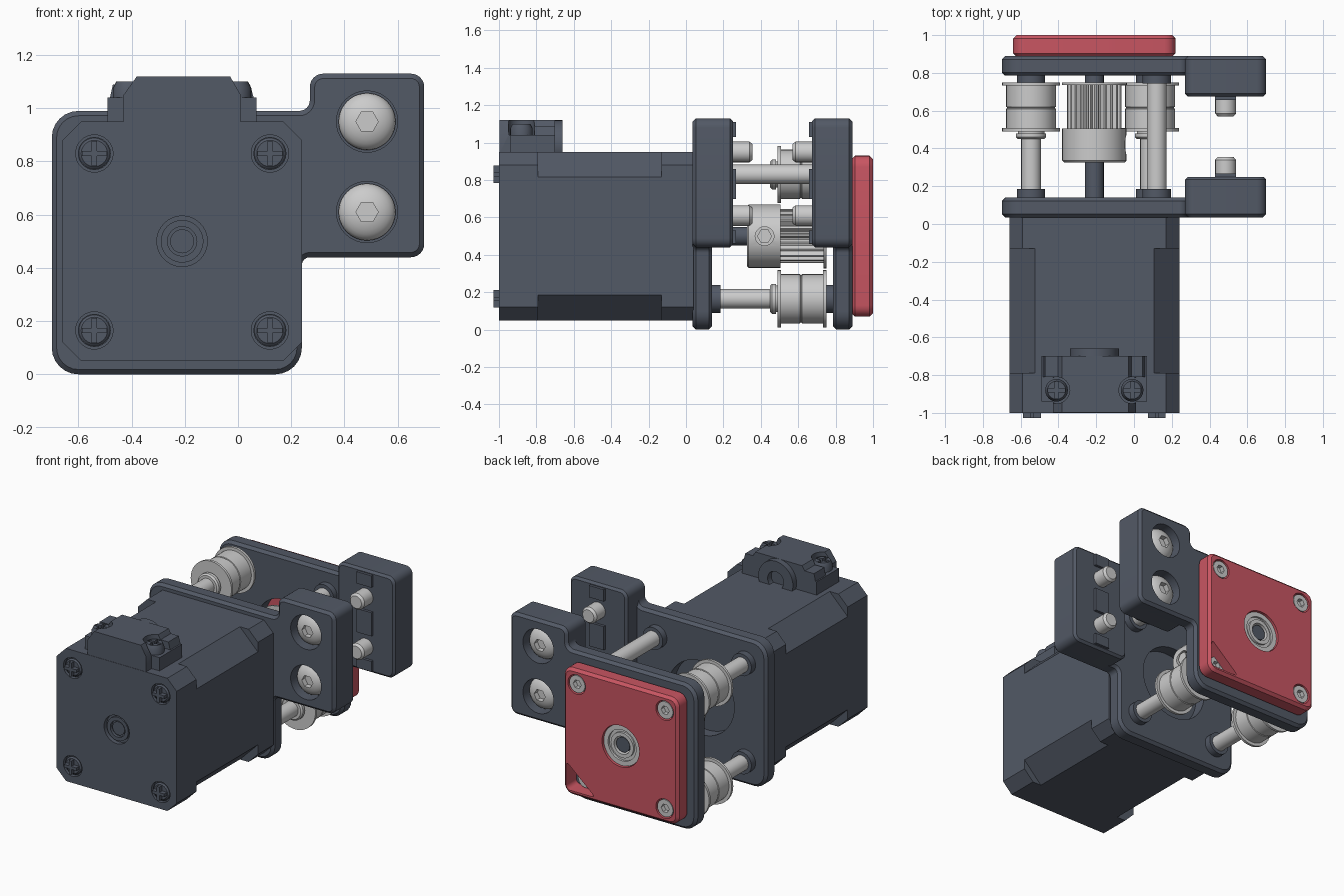
import bpy, bmesh
from math import sin, cos, pi, radians
from mathutils import Vector

if "Cube" in bpy.data.objects:
    bpy.data.objects.remove(bpy.data.objects["Cube"])


def material(name, rgb):
    m = bpy.data.materials.new(name)
    m.use_nodes = True
    m.diffuse_color = (*rgb, 1)
    m.node_tree.nodes["Principled BSDF"].inputs["Base Color"].default_value = (*rgb, 1)
    return m


SLATE = material("slate grey", (0.085, 0.1, 0.132))
RED = material("coral red", (0.58, 0.092, 0.122))
SILVER = material("silver", (0.6, 0.6, 0.6))
parts = []


def finish(bm, name, mat, bevel=0):
    bmesh.ops.remove_doubles(bm, verts=bm.verts, dist=1e-5)
    bmesh.ops.recalc_face_normals(bm, faces=bm.faces)
    if bevel:
        edges = [e for e in bm.edges if e.calc_face_angle(0) > 0.8]
        bmesh.ops.bevel(bm, geom=edges, offset=bevel, segments=1, affect='EDGES')
    me = bpy.data.meshes.new(name)
    bm.to_mesh(me)
    bm.free()
    me.materials.append(mat)
    ob = bpy.data.objects.new(name, me)
    bpy.context.collection.objects.link(ob)
    parts.append(ob)
    return ob


def prism(name, mat, pts, y0, y1, bevel=0):
    """Extrude an x-z outline along y."""
    bm = bmesh.new()
    f = bm.faces.new([bm.verts.new((x, y0, z)) for x, z in pts])
    ext = bmesh.ops.extrude_face_region(bm, geom=[f])
    for v in ext["geom"]:
        if isinstance(v, bmesh.types.BMVert):
            v.co.y = y1
    return finish(bm, name, mat, bevel)


def lathe(name, mat, at, profile, axis="y", seg=40):
    """Revolve (radius, distance) points round an axis through a point."""
    bm = bmesh.new()
    rings = []
    for r, d in profile:
        ring = []
        for i in range(seg):
            u, v = r * cos(2 * pi * i / seg), r * sin(2 * pi * i / seg)
            p = {"y": (u, d, v), "z": (u, v, d), "x": (d, u, v)}[axis]
            ring.append(bm.verts.new(Vector(at) + Vector(p)))
        rings.append(ring)
    pairs = list(zip(rings, rings[1:]))
    if profile[0][0] > 0:
        pairs.append((rings[-1], rings[0]))
    for a, b in pairs:
        for i in range(seg):
            j = (i + 1) % seg
            bm.faces.new((a[i], a[j], b[j], b[i]))
    return finish(bm, name, mat)


def rod(name, mat, x, z, r, y0, y1, seg=40, axis="y", at=None):
    return lathe(name, mat, at or (x, 0, z), [(0, y0), (r, y0), (r, y1), (0, y1)], axis, seg)


def cut(ob, *cutters):
    for c in cutters:
        m = ob.modifiers.new("cut", 'BOOLEAN')
        m.operation, m.object, m.solver = 'DIFFERENCE', c, 'EXACT'
        bpy.context.view_layer.objects.active = ob
        bpy.ops.object.modifier_apply(modifier=m.name)
        parts.remove(c)
        bpy.data.objects.remove(c)


def box(x0, x1, z0, z1):
    return [(x0, z0), (x1, z0), (x1, z1), (x0, z1)]


def fillet(pts, radii, steps=6):
    """Round each corner of an outline with a curve."""
    out = []
    for i, p in enumerate(pts):
        p, r = Vector(p), radii[i] if isinstance(radii, list) else radii
        a = p + (Vector(pts[i - 1]) - p).normalized() * r
        b = p + (Vector(pts[(i + 1) % len(pts)]) - p).normalized() * r
        c = a + b - p
        for k in range(steps + 1):
            t = k / steps * pi / 2
            out.append(tuple(c + (a - c) * cos(t) + (b - c) * sin(t)))
    return out


def chamfered(x0, x1, z0, z1, c):
    return [(x0 + c, z0), (x1 - c, z0), (x1, z0 + c), (x1, z1 - c),
            (x1 - c, z1), (x0 + c, z1), (x0, z1 - c), (x0, z0 + c)]


def cross_screw(name, at, axis, top, r):
    """Round head with a cross slot."""
    ob = lathe(name, SLATE, at, [(0, -0.02), (r, -0.02), (r, top * 0.6),
                                 (r * 0.8, top), (0, top)], axis, 24)
    for w, h in ((0.75 * r, 0.16 * r), (0.16 * r, 0.75 * r)):
        slot = prism("slot", SLATE, box(-w, w, -h, h), -0.03, 0.03)
        if axis == "z":
            slot.rotation_euler.x = pi / 2
        slot.location = Vector(at) + (Vector((0, 0, top)) if axis == "z" else Vector((0, top, 0)))
        bpy.context.view_layer.update()
        cut(ob, slot)


CX, CZ = -0.21, 0.5
CORNERS = [(x, z) for x in (-0.54, 0.12) for z in (0.165, 0.83)]

# Motor: two end caps and a core with deeper chamfers
for name, c, y0, y1 in (("motor_rear_cap", 0.07, -1, -0.79), ("motor_core", 0.135, -0.8, -0.12),
                        ("motor_front_cap", 0.07, -0.13, 0.04)):
    cap = prism(name, SLATE, chamfered(-0.66, 0.24, 0.05, 0.95, c), y0, y1)
    if name == "motor_rear_cap":
        cut(cap, rod("c", SLATE, CX, CZ, 0.095, -1.1, -0.97),
            *[rod("c", SLATE, x, z, 0.07, -1.1, -0.97) for x, z in CORNERS])
lathe("rear_bearing_ring", SLATE, (CX, 0, CZ), [(0.055, -0.96), (0.055, -0.99), (0.08, -0.99), (0.08, -0.96)])
rod("rear_shaft_end", SLATE, CX, CZ, 0.045, -0.97, -0.98)
for x, z in CORNERS:
    cross_screw("motor_screw", (x, -0.97, z), "y", -0.028, 0.062)

# Cable connector on top of the motor
prism("connector_base", SLATE, box(-0.49, 0.07, 0.94, 1.04), -0.94, -0.70)
prism("connector_wings", SLATE, [(-0.49, 1.0), (0.07, 1.0), (0.045, 1.09), (-0.47, 1.09)], -0.81, -0.70)
hump = prism("connector_cover", SLATE, [(-0.43, 0.94), (0.01, 0.94), (0.01, 1.05), (-0.03, 1.12),
                                        (-0.38, 1.12), (-0.43, 1.05)], -0.998, -0.70)
nose = prism("c", SLATE, box(-0.6, 0.2, 0, 0.2), -0.2, 0)
nose.location, nose.rotation_euler.x = (0, -1, 1.055), radians(50)
bpy.context.view_layer.update()
cut(hump, nose, *[rod("c", SLATE, 0, 0, 0.07, 1.04, 1.2, axis="z", at=(x, -0.88, 0)) for x in (-0.41, -0.01)])
gland = rod("cable_gland", SLATE, CX, 0.99, 0.13, -0.75, -0.66)
cut(gland, rod("c", SLATE, CX, 0.99, 0.06, -0.72, -0.6))
for x in (-0.41, -0.01):
    cross_screw("connector_screw", (x, -0.88, 1.04), "z", 0.06, 0.06)

# Two facing plates with thick bolt brackets
OUTLINE = fillet([(-0.7, 0), (0.24, 0), (0.24, 0.44), (0.7, 0.44), (0.7, 1.13),
                  (0.27, 1.13), (0.27, 0.99), (-0.7, 0.99)], [0.1, 0.1, 0.03, 0.05, 0.05, 0.05, 0.04, 0.1])
BOLTS = [(0.485, 0.61), (0.485, 0.95)]
for side, flip in (("front", lambda y: y), ("back", lambda y: 0.925 - y)):
    plate = prism(side + "_plate", SLATE, OUTLINE, flip(0.035), flip(0.14), 0.018)
    block = prism(side + "_bracket", SLATE, fillet(box(0.27, 0.7, 0.44, 1.13), 0.05), flip(0.06), flip(0.25), 0.015)
    if side == "front":
        cut(plate, rod("c", SLATE, CX, CZ, 0.25, 0.06, 0.2))
    else:
        slot = fillet([(-0.02, 0.1), (0.2, 0.1), (0.2, 0.29)], 0.03)
        cut(plate, rod("c", SLATE, CX, CZ, 0.2, 0.7, 1))
    for x, z in BOLTS:
        cut(plate, rod("c", SLATE, x, z, 0.115, flip(0), flip(0.16)))
        cut(block, rod("c", SLATE, x, z, 0.115, flip(0), flip(0.12)))
        dome = [(0.107 * sin(k * pi / 14), flip(0.105 - 0.06 * cos(k * pi / 14))) for k in range(8)]
        head = lathe(side + "_bolt_head", SILVER, (x, 0, z), dome + [(0.107, flip(0.125)), (0, flip(0.125))])
        cut(head, rod("c", SILVER, x, z, 0.042, flip(0), flip(0.085), 6))
        tip = [(0, 0.2), (0.055, 0.2), (0.055, 0.34), (0.042, 0.355), (0, 0.355)]
        lathe(side + "_bolt_tip", SILVER, (x, 0, z), [(r, flip(y)) for r, y in tip])
    for z0, z1 in ((0.46, 0.53), (0.7, 0.86), (1.03, 1.11)):
        prism(side + "_bracket_key", SLATE, box(0.43, 0.54, z0, z1), flip(0.24), flip(0.268))

# Spacer rods; three of them carry flanged idlers
for x, z in ((-0.545, 0.165), (0.085, 0.165), (-0.545, 0.83), (0.12, 0.83)):
    rod("spacer_rod", SILVER, x, z, 0.052, 0.13, 0.79)
    for y0, y1 in ((0.13, 0.185), (0.745, 0.8)):
        rod("rod_boss", SLATE, x, z, 0.075, y0, y1)
    if x == 0.12:
        continue
    lathe("idler_collar", SILVER, (x, 0, z), [(0, 0.45), (0.07, 0.45), (0.08, 0.46), (0.08, 0.48), (0, 0.48)])
    lathe("idler_pulley", SILVER, (x, 0, z), [
        (0, 0.475), (0.07, 0.475), (0.07, 0.49), (0.153, 0.49), (0.153, 0.507), (0.132, 0.507),
        (0.132, 0.61), (0.127, 0.612), (0.127, 0.618), (0.132, 0.62),
        (0.132, 0.733), (0.153, 0.733), (0.153, 0.75), (0, 0.75)])

# Motor shaft and toothed drive pulley
rod("motor_shaft", SLATE, CX, CZ, 0.05, 0.03, 0.975)
hub = lathe("drive_hub", SILVER, (CX, 0, CZ), [(0, 0.325), (0.16, 0.325), (0.17, 0.335), (0.17, 0.505), (0, 0.505)])
cut(hub, rod("c", SILVER, 0, 0, 0.05, 0.1, 0.3, axis="x", at=(CX, 0.42, CZ)))
rod("set_screw", SILVER, 0, 0, 0.04, 0.08, 0.165, 6, "x", (CX, 0.42, CZ))
TEETH = 22
gear = []
for i in range(TEETH * 4):
    r = 0.145 if i % 4 < 2 else 0.12
    gear.append((CX + r * cos(2 * pi * i / TEETH / 4), CZ + r * sin(2 * pi * i / TEETH / 4)))
prism("drive_teeth", SILVER, gear, 0.5, 0.74)
rod("drive_flange", SILVER, CX, CZ, 0.172, 0.735, 0.75)

# Red cover with bearing, corner screws and tensioner window
cover = prism("red_cover", RED, fillet(box(-0.64, 0.22, 0.07, 0.93), 0.06), 0.885, 1, 0.018)
cut(cover, rod("c", RED, CX, CZ, 0.14, 0.8, 1.1), prism("c", RED, slot, 0.8, 1.1))
lathe("cover_bearing", SILVER, (CX, 0, CZ), [
    (0.06, 0.9), (0.06, 0.985), (0.085, 0.985), (0.085, 0.97), (0.105, 0.97),
    (0.105, 0.985), (0.137, 0.985), (0.137, 0.9)])
for x, z in CORNERS:
    if (x, z) == (0.12, 0.165):
        x, y = 0.1, 0.93
    else:
        y = 0.995
        cut(cover, rod("c", RED, x, z, 0.066, 0.95, 1.1))
    head = rod("cover_screw", SILVER, x, z, 0.058, 0.88, y)
    cut(head, rod("c", SILVER, x, z, 0.03, y - 0.03, 1.1, 6))

# Smooth the round surfaces, keep hard edges
bpy.ops.object.select_all(action='DESELECT')
for ob in parts:
    ob.select_set(True)
bpy.context.view_layer.objects.active = parts[0]
bpy.ops.object.shade_smooth_by_angle(angle=radians(30))
